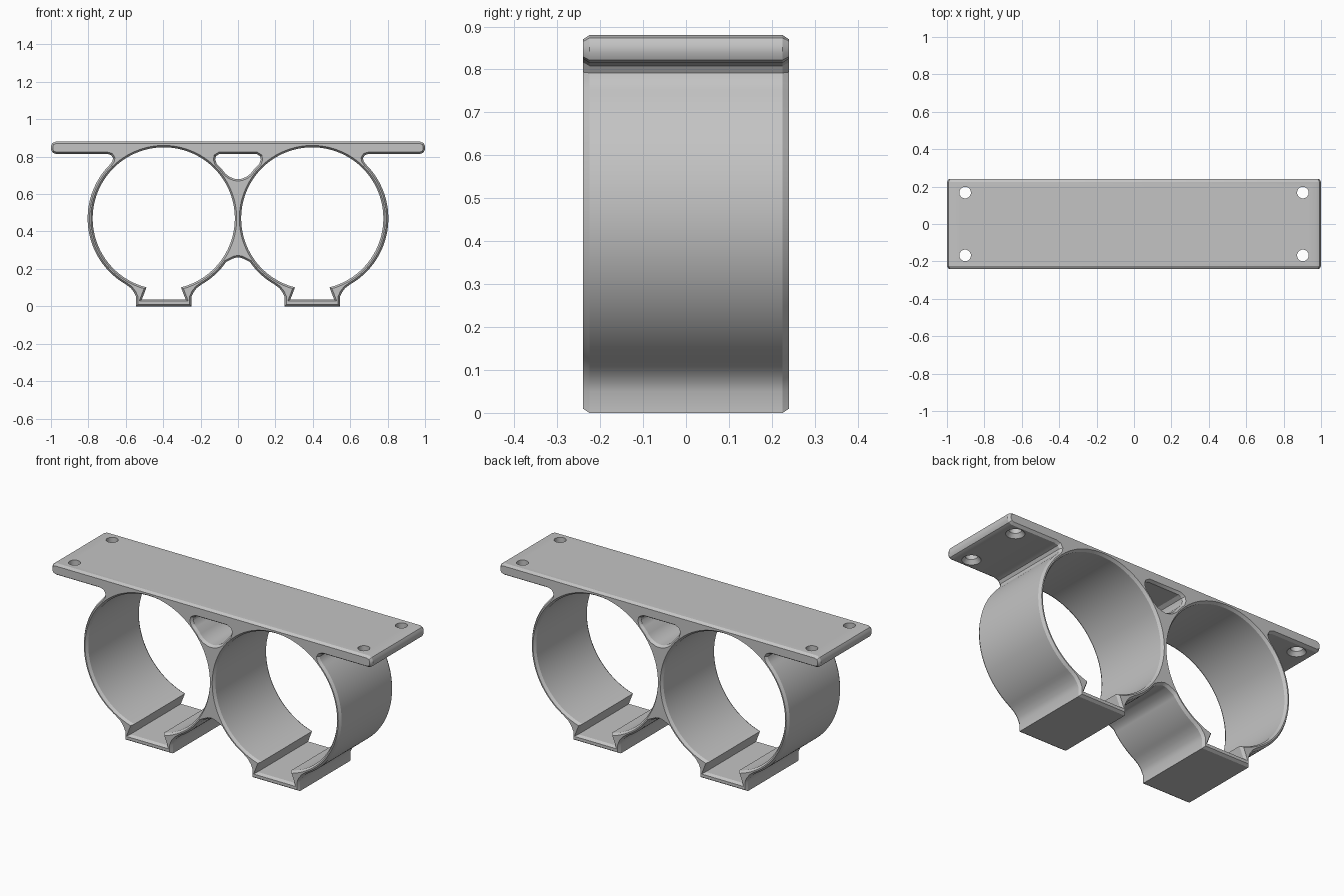
import bpy, bmesh
from math import sin, cos, radians
from mathutils import Vector

if "Cube" in bpy.data.objects:
    bpy.data.objects.remove(bpy.data.objects["Cube"])

HALF_DEPTH, CHAMFER_Y, CHAMFER = 0.24, 0.015, 0.01
CX, CZ = 0.397, 0.47          # ring centre
R_OUT, R_IN = 0.407, 0.38     # ring radii

grey = bpy.data.materials.new("plain_grey")
grey.use_nodes = True
colour = (0.55, 0.55, 0.55, 1)
grey.diffuse_color = colour
grey.node_tree.nodes["Principled BSDF"].inputs["Base Color"].default_value = colour


def arc(cx, r, start, end, n):
    angles = [radians(start + (end - start) * i / n) for i in range(n + 1)]
    return [(cx + r * cos(a), CZ + r * sin(a)) for a in angles]


def mirrored(points):
    return [(-x, z) for x, z in reversed(points)]


def inset(loop, d):
    """Move a loop towards the solid, which lies on its left."""
    pts = [Vector(p) for p in loop]
    result = []
    for i, p in enumerate(pts):
        a = (p - pts[i - 1]).normalized()
        b = (pts[(i + 1) % len(pts)] - p).normalized()
        na, nb = Vector((-a.y, a.x)), Vector((-b.y, b.x))
        result.append(p + (na + nb) * d / (1 + na.dot(nb)))
    return result


# Outer silhouette: ring, clip foot and mounting plate, one half then mirrored
foot_left = [(0.22, 0.098), (0.238, 0.075), (0.249, 0.05), (0.249, 0)]
foot_right = [(2 * CX - x, z) for x, z in reversed(foot_left)]
half = [(0.02, 0.258), (0.042, 0.248)]
half += arc(CX, R_OUT, 215, 240, 12) + foot_left + foot_right
half += arc(CX, R_OUT, -60, 45, 44)
half += [(0.672, 0.775), (0.668, 0.792), (0.678, 0.808), (0.70, 0.815)]
half += [(0.975, 0.815), (0.992, 0.822), (1, 0.838),
         (1, 0.857), (0.992, 0.873), (0.975, 0.88)]
outline = [(0, 0.262)] + half + mirrored(half)

# Ring bores, each opening into a dovetail slot in the foot
bores = [arc(cx, R_IN, 256, -76, 120) + [(cx + 0.117, 0.037), (cx - 0.117, 0.037)]
         for cx in (-CX, CX)]

# Rounded triangular window between the rings
side = [(-0.02, 0.682), (-0.045, 0.692)] + arc(-CX, R_OUT, 36, 46, 5)
side += [(-0.122, 0.785), (-0.118, 0.803), (-0.098, 0.815)]
window = [(0, 0.68)] + side + mirrored(side)

# Stack each loop front to back with chamfered rims, then fill both caps
bm = bmesh.new()
caps = {0: [], 3: []}
inner = HALF_DEPTH - CHAMFER_Y
for loop in [outline, window] + bores:
    small = inset(loop, CHAMFER)
    rows = [[bm.verts.new((p[0], y, p[1])) for p in pts]
            for pts, y in ((small, -HALF_DEPTH), (loop, -inner),
                           (loop, inner), (small, HALF_DEPTH))]
    n = len(loop)
    for low, high in zip(rows, rows[1:]):
        for i in range(n):
            j = (i + 1) % n
            bm.faces.new((low[i], low[j], high[j], high[i]))
    for k in caps:
        caps[k] += [bm.edges.get((rows[k][i], rows[k][(i + 1) % n])) for i in range(n)]
for edges in caps.values():
    bmesh.ops.triangle_fill(bm, edges=edges, use_beauty=True)
bmesh.ops.recalc_face_normals(bm, faces=bm.faces)
mesh = bpy.data.meshes.new("double_ring_bracket")
bm.to_mesh(mesh)
bm.free()
bracket = bpy.data.objects.new("double_ring_bracket", mesh)
bpy.context.collection.objects.link(bracket)
mesh.materials.append(grey)
bpy.context.view_layer.objects.active = bracket
bracket.select_set(True)


def cut_corners(name, r_low, r_high, z_low, z_high):
    """Cut the same round hole near each corner of the plate."""
    cut = bmesh.new()
    for x in (-0.903, 0.903):
        for y in (-0.168, 0.168):
            made = bmesh.ops.create_cone(cut, cap_ends=True, segments=32, radius1=r_low,
                                         radius2=r_high, depth=z_high - z_low)
            bmesh.ops.translate(cut, verts=made["verts"], vec=(x, y, (z_low + z_high) / 2))
    data = bpy.data.meshes.new(name)
    cut.to_mesh(data)
    cut.free()
    data.materials.append(grey)
    cutter = bpy.data.objects.new(name, data)
    cutter.hide_render = True
    bpy.context.collection.objects.link(cutter)
    mod = bracket.modifiers.new(name, "BOOLEAN")
    mod.operation, mod.solver, mod.object = "DIFFERENCE", "EXACT", cutter
    bpy.ops.object.modifier_apply(modifier=name)
    bpy.data.objects.remove(cutter)


# Screw holes with countersinks on the underside
cut_corners("screw_holes", 0.031, 0.031, 0.75, 0.95)
cut_corners("countersinks", 0.058, 0.029, 0.803, 0.838)

bpy.ops.object.shade_smooth_by_angle(angle=radians(30))
